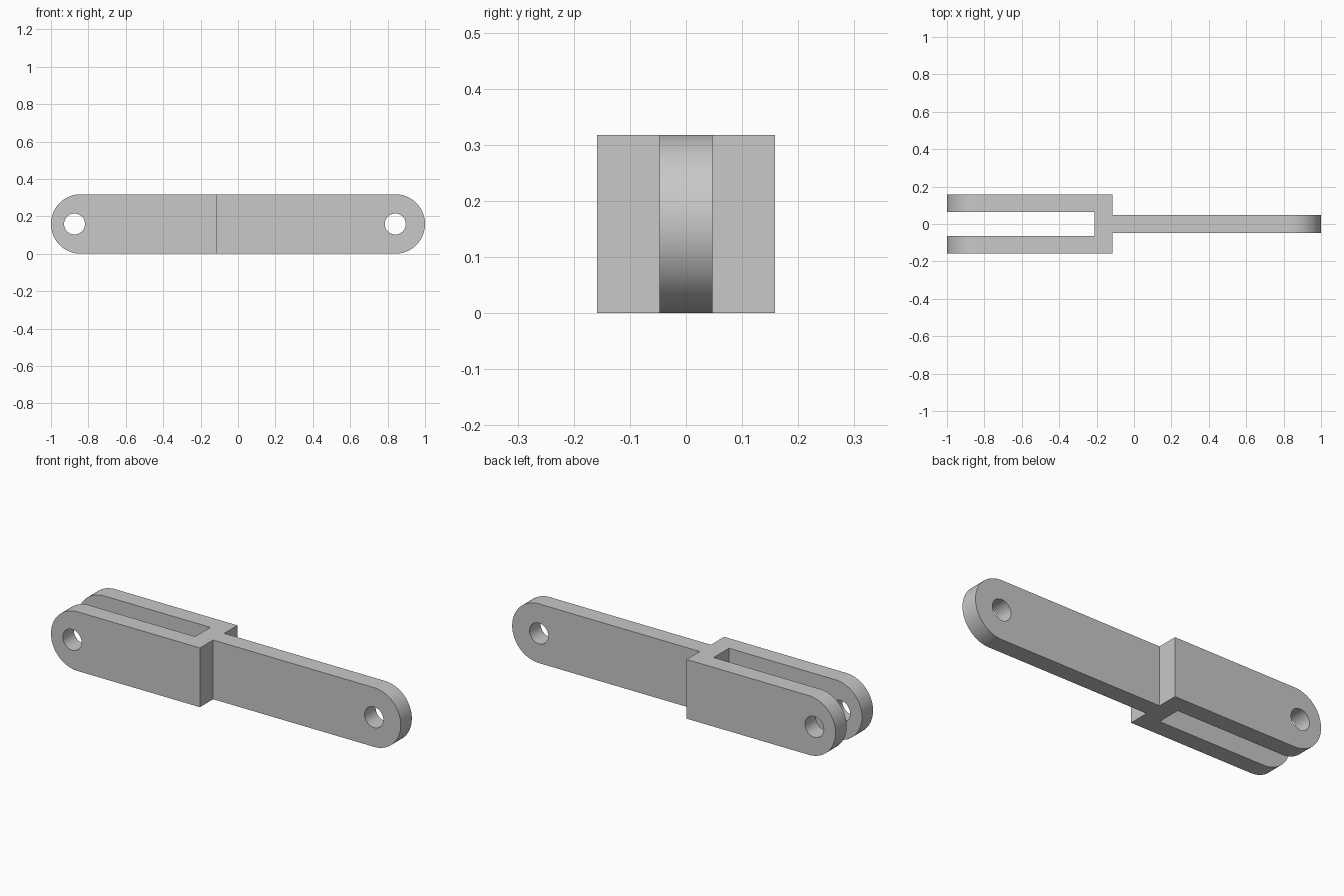
import bpy, bmesh, math
from mathutils import Vector

default = bpy.data.objects.get("Cube")
if default:
    bpy.data.objects.remove(default, do_unlink=True)

HALF = 0.159              # half height and half width of the fork
TONGUE = 0.047            # half thickness of the tongue
SLOT = 0.065              # half width of the fork slot
SHOULDER, SLOT_END = -0.115, -0.21
HOLE_R = 0.056

steel = bpy.data.materials.new("light grey steel")
steel.use_nodes = True
grey = (0.58, 0.58, 0.58, 1)
steel.diffuse_color = grey
steel.node_tree.nodes["Principled BSDF"].inputs["Base Color"].default_value = grey


def prism(name, outline, direction):
    """Extrude a closed outline of 3D points along a direction."""
    bm = bmesh.new()
    face = bm.faces.new([bm.verts.new(p) for p in outline])
    top = bmesh.ops.extrude_face_region(bm, geom=[face])["geom"]
    verts = [v for v in top if isinstance(v, bmesh.types.BMVert)]
    bmesh.ops.translate(bm, vec=Vector(direction), verts=verts)
    bmesh.ops.recalc_face_normals(bm, faces=bm.faces)
    mesh = bpy.data.meshes.new(name)
    bm.to_mesh(mesh)
    bm.free()
    mesh.materials.append(steel)
    obj = bpy.data.objects.new(name, mesh)
    bpy.context.collection.objects.link(obj)
    return obj


def arc(cx, radius, start, sweep, count, y):
    """Points of an arc in the side plane, centred at mid height."""
    angles = [math.radians(start + sweep * i / count) for i in range(count + 1)]
    return [(cx + radius * math.cos(a), y, HALF + radius * math.sin(a)) for a in angles]


def cut(target, cutter, operation):
    """Apply a boolean and discard its cutter."""
    cutter.hide_render = True
    mod = target.modifiers.new(cutter.name, "BOOLEAN")
    mod.operation, mod.object, mod.solver = operation, cutter, "EXACT"
    bpy.ops.object.select_all(action="DESELECT")
    bpy.context.view_layer.objects.active = target
    target.select_set(True)
    bpy.ops.object.modifier_apply(modifier=mod.name)
    bpy.data.objects.remove(cutter, do_unlink=True)


# Plan of the link: fork on the left of the frame, tongue on the right
half_plan = [(1, TONGUE), (SHOULDER, TONGUE), (SHOULDER, HALF),
             (-1, HALF), (-1, SLOT), (SLOT_END, SLOT)]
plan = half_plan + [(x, -y) for x, y in reversed(half_plan)]
link = prism("clevis_link", [(x, y, 0) for x, y in plan], (0, 0, 2 * HALF))

# Rounded ends
end = 1 - HALF
side = arc(end, HALF, -90, 180, 48, -0.3) + arc(-end, HALF, 90, 180, 48, -0.3)
cut(link, prism("rounded_side", side, (0, 0.6, 0)), "INTERSECT")

# Pin holes through the fork and the tongue
for name, x in (("fork_hole", -0.874), ("tongue_hole", 0.841)):
    ring = arc(x, HOLE_R, 0, 360, 48, -0.3)[:-1]
    cut(link, prism(name, ring, (0, 0.6, 0)), "DIFFERENCE")

bpy.ops.object.shade_smooth_by_angle(angle=math.radians(30))
